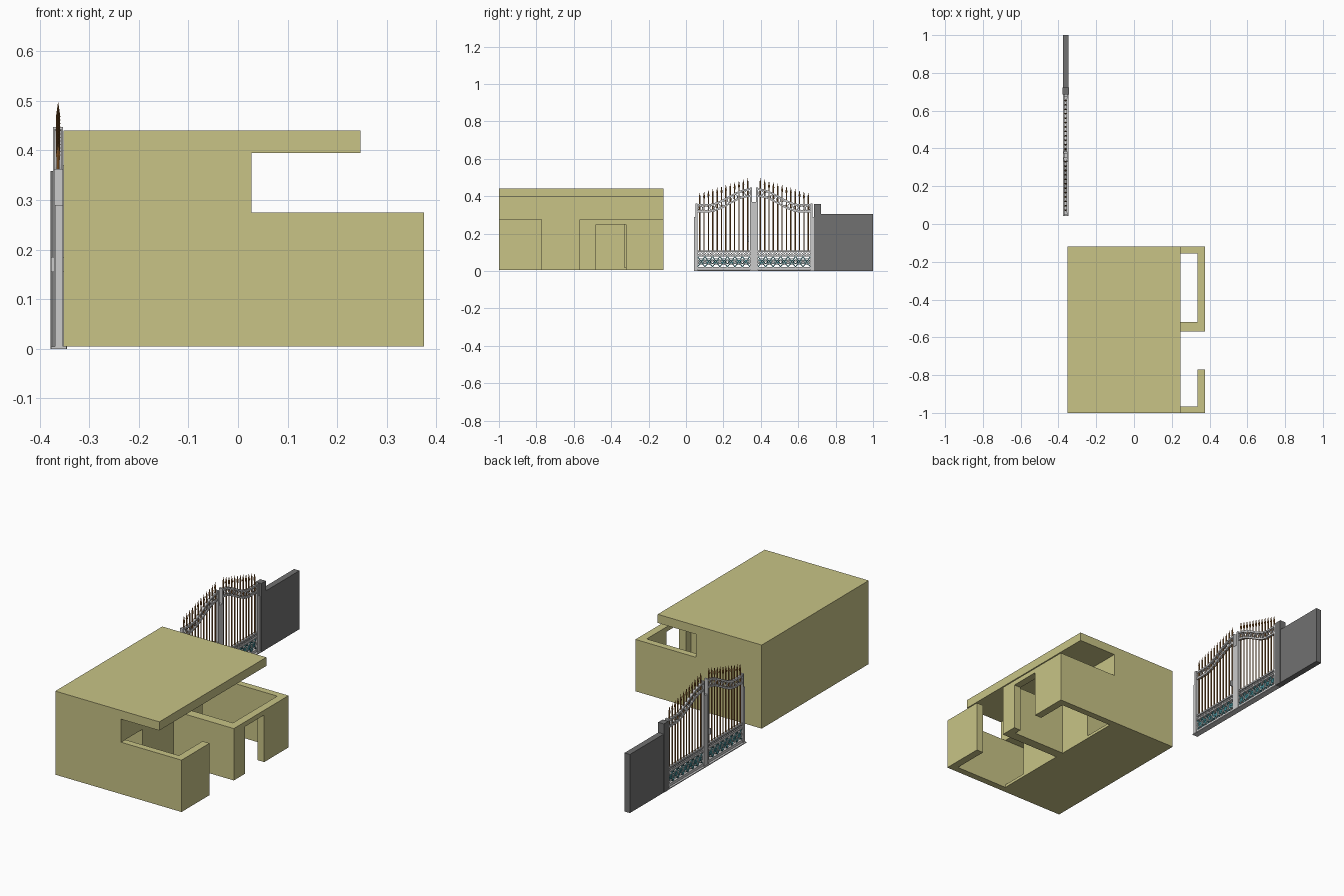
import bpy, bmesh, math
from mathutils import Vector

cube = bpy.data.objects.get("Cube")
if cube:
    bpy.data.objects.remove(cube, do_unlink=True)


def material(name, rgb):
    m = bpy.data.materials.new(name)
    m.use_nodes = True
    m.diffuse_color = (*rgb, 1)
    m.node_tree.nodes["Principled BSDF"].inputs["Base Color"].default_value = (*rgb, 1)
    return m


PLASTER = material("sand plaster", (0.58, 0.55, 0.24))
CONCRETE = material("dark concrete", (0.165, 0.165, 0.165))
METAL = material("pale grey metal", (0.6, 0.6, 0.6))
BRONZE = material("brown bronze", (0.30, 0.12, 0.025))
TEAL = material("teal enamel", (0.06, 0.28, 0.32))


def finish(name, bm, mat):
    bmesh.ops.recalc_face_normals(bm, faces=bm.faces)
    me = bpy.data.meshes.new(name)
    bm.to_mesh(me)
    bm.free()
    me.materials.append(mat)
    ob = bpy.data.objects.new(name, me)
    bpy.context.collection.objects.link(ob)
    return ob


def add_box(bm, x, y, z):
    vs = bmesh.ops.create_cube(bm, size=1)["verts"]
    for v in vs:
        v.co = Vector((x[v.co.x > 0], y[v.co.y > 0], z[v.co.z > 0]))


def box(name, x, y, z, mat):
    bm = bmesh.new()
    add_box(bm, x, y, z)
    return finish(name, bm, mat)


def sweep(bm, pts, wide, thick, closed=False):
    """Rectangular bar following (y, z) points in the gate plane."""
    n, rings = len(pts), []
    for i, (y, z) in enumerate(pts):
        a = pts[(i - 1) % n] if closed else pts[max(i - 1, 0)]
        b = pts[(i + 1) % n] if closed else pts[min(i + 1, n - 1)]
        d = Vector((b[0] - a[0], b[1] - a[1])).normalized() * thick / 2
        rings.append([bm.verts.new((GX + sx * wide / 2, y - s * d.y, z + s * d.x))
                      for sx, s in ((-1, -1), (1, -1), (1, 1), (-1, 1))])
    for i in range(n if closed else n - 1):
        p, q = rings[i], rings[(i + 1) % n]
        for k in range(4):
            bm.faces.new((p[k], p[(k + 1) % 4], q[(k + 1) % 4], q[k]))
    if not closed:
        bm.faces.new(rings[0])
        bm.faces.new(rings[-1])


def ring(bm, y, z, r, wide, thick, sides=10):
    sweep(bm, [(y + r * math.cos(2 * math.pi * i / sides),
                z + r * math.sin(2 * math.pi * i / sides)) for i in range(sides)],
          wide, thick, True)


# House: one block with the porch, rooms and doorways cut out
house = box("house", (-0.352, 0.375), (-1, -0.12), (0.005, 0.44), PLASTER)
INNER = 0.027
cuts = {
    "roof_edge": ((0.247, 1), (-2, 0), (0.275, 1)),
    "window_band": ((INNER, 1), (-2, 0), (0.275, 0.395)),
    "front_room": ((INNER, 0.335), (-0.965, -0.57), (-1, 0.3)),
    "back_room": ((INNER, 0.335), (-0.52, -0.155), (-1, 0.3)),
    "porch_gap": ((0.3, 1), (-0.77, -0.57), (-1, 0.3)),
    "side_door": ((0.3, 1), (-0.48, -0.32), (-1, 0.25)),
    "front_recess": ((-0.31, 0.05), (-0.965, -0.825), (0.02, 0.275)),
    "back_recess": ((-0.31, 0.05), (-0.33, -0.155), (0.02, 0.275)),
}
bpy.context.view_layer.objects.active = house
for name, (x, y, z) in cuts.items():
    cutter = box(name + "_cutter", x, y, z, PLASTER)
    cutter.hide_render = True
    mod = house.modifiers.new(name, 'BOOLEAN')
    mod.operation, mod.solver, mod.object = 'DIFFERENCE', 'EXACT', cutter
    bpy.ops.object.modifier_apply(modifier=name)
    bpy.data.objects.remove(cutter, do_unlink=True)

# Boundary wall and its pillar
box("boundary_wall", (-0.377, -0.346), (0.72, 1), (0, 0.305), CONCRETE)
box("wall_pillar", (-0.378, -0.345), (0.685, 0.722), (0, 0.358), CONCRETE)

# Gate: two mirrored leaves around the middle
GX, MID = -0.3625, 0.3635
INSIDE, OUTSIDE = 0.022, 0.302
SPAN = OUTSIDE - INSIDE


def ease(d):
    """0 at the outer end of a leaf, 1 at the middle of the gate."""
    t = min(max((OUTSIDE - d) / SPAN, 0), 1)
    t = min(max((t - 0.2) / 0.8, 0), 1)
    return t * t * (3 - 2 * t)


def rail_z(d):
    return 0.318 + 0.083 * ease(d)


def leaf(side, label):
    def Y(d):
        return MID + side * d

    def span(a, b):
        return tuple(sorted((Y(a), Y(b))))

    # Frame: stiles, straight rails and the two curved top rails
    bm = bmesh.new()
    thick = (GX - 0.007, GX + 0.007)
    add_box(bm, (GX - 0.010, GX + 0.010), span(0.011, 0.021), (0.005, 0.447))
    add_box(bm, (GX - 0.008, GX + 0.010), span(0.302, 0.313), (0.005, 0.362))
    add_box(bm, (GX - 0.006, GX + 0.010), span(0.312, 0.321), (0.005, 0.29))
    for z0, z1 in ((0.008, 0.022), (0.078, 0.085), (0.101, 0.109)):
        add_box(bm, thick, span(INSIDE - 0.002, OUTSIDE + 0.002), (z0, z1))
    for lift in (0, 0.036):
        pts = [(Y(INSIDE + SPAN * i / 20), rail_z(INSIDE + SPAN * i / 20) + lift)
               for i in range(21)]
        sweep(bm, pts, 0.014, 0.009)
    finish("gate_frame_" + label, bm, METAL)

    # Rings between the curved rails, and along the lower panel
    bm = bmesh.new()
    for i in range(9):
        d = INSIDE + SPAN * (i + 0.5) / 9
        ring(bm, Y(d), rail_z(d) + 0.018, 0.0125, 0.008, 0.004)
    for i in range(7):
        ring(bm, Y(INSIDE + SPAN * (i + 0.5) / 7), 0.05, 0.017, 0.008, 0.004)
    for i in range(20):
        d = INSIDE + SPAN * (i + 0.5) / 20
        ring(bm, Y(d), 0.093, 0.006, 0.006, 0.003, 6)
    finish("gate_rings_" + label, bm, METAL)

    # Crossed teal bars of the lower panel
    bm = bmesh.new()
    cell = SPAN / 7
    for i in range(7):
        a, b = INSIDE + cell * i, INSIDE + cell * (i + 1)
        for z0, z1 in ((0.022, 0.078), (0.078, 0.022)):
            sweep(bm, [(Y(a), z0), (Y(b), z1)], 0.006, 0.005)
        ring(bm, Y((a + b) / 2), 0.05, 0.009, 0.006, 0.004, 8)
        ring(bm, Y(a), 0.05, 0.010, 0.006, 0.004, 8)
    finish("gate_lattice_" + label, bm, TEAL)

    # Pointed spears
    bm = bmesh.new()
    for i in range(12):
        d = INSIDE + SPAN * (i + 0.5) / 12
        top = 0.415 + 0.085 * (OUTSIDE - d) / SPAN
        for z, depth, r1, r2 in ((0.105, top - 0.145, 0.0034, 0.0034),
                                 (top - 0.04, 0.012, 0.0034, 0.005),
                                 (top - 0.028, 0.028, 0.005, 0.0004)):
            vs = bmesh.ops.create_cone(bm, cap_ends=True, segments=6, radius1=r1,
                                       radius2=r2, depth=depth)["verts"]
            bmesh.ops.translate(bm, verts=vs, vec=(GX, Y(d), z + depth / 2))
    finish("gate_spears_" + label, bm, BRONZE)


leaf(-1, "front")
leaf(1, "back")

# Closing post, handle and threshold
box("gate_closing_post", (GX - 0.008, GX + 0.0105), (MID - 0.011, MID + 0.011), (0, 0.37), METAL)
box("gate_handle", (GX - 0.014, GX + 0.014), (MID - 0.034, MID - 0.027), (0.155, 0.185), METAL)
box("gate_threshold", (-0.377, -0.346), (0.042, 0.686), (0, 0.005), METAL)
